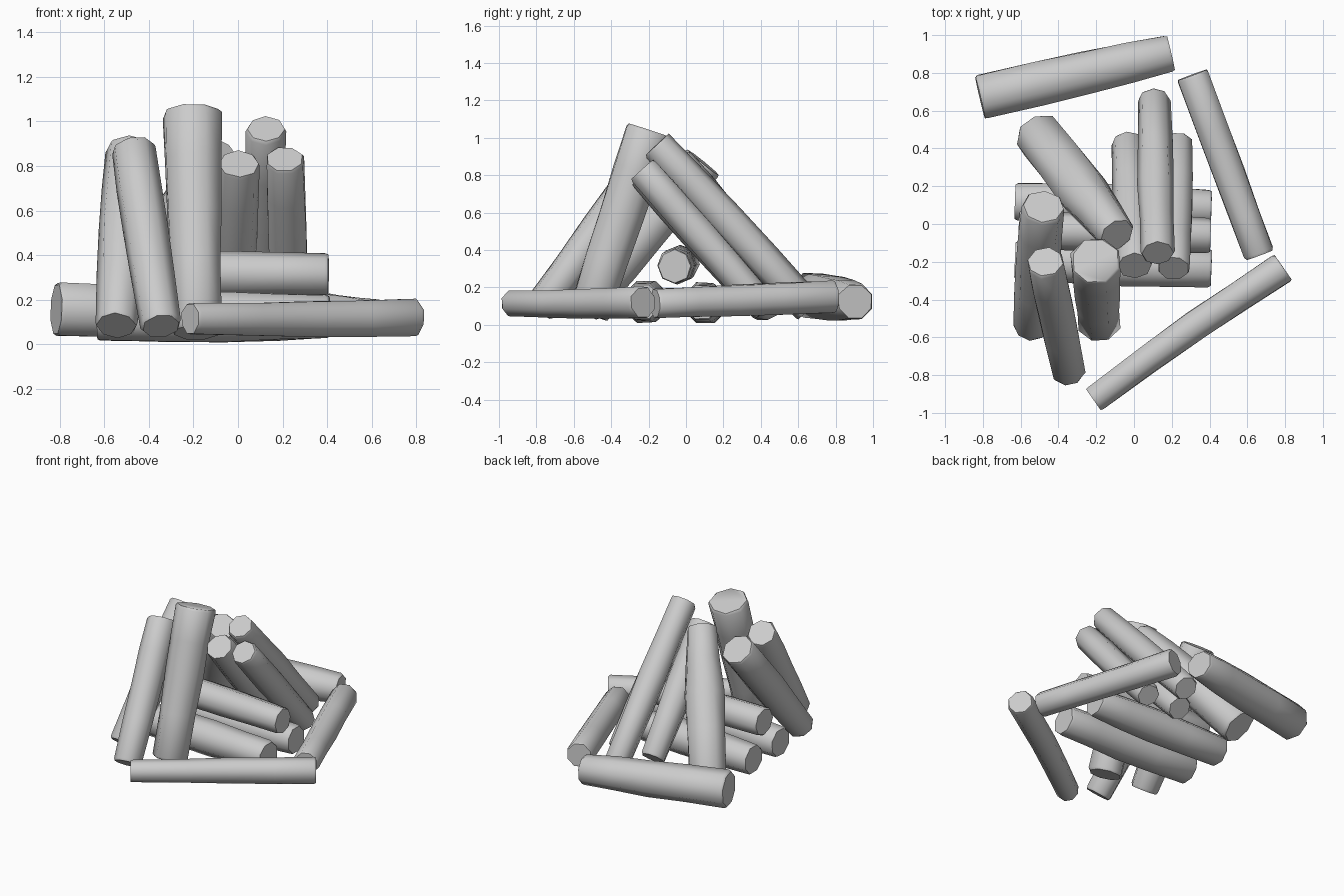
import bpy, bmesh, math, random
from mathutils import Vector

if "Cube" in bpy.data.objects:
    bpy.data.objects.remove(bpy.data.objects["Cube"])

random.seed(4)
SIDES = 8


def log(name, a, b, r0, rm, r1, pointed=False, bend=(0, 0, 0)):
    """Rough eight-sided log from a to b with start, middle and end radii."""
    a, b, bend = Vector(a), Vector(b), Vector(bend)
    axis = (b - a).normalized()
    length = (b - a).length
    # frame whose second direction points as far up as possible
    side = axis.cross(Vector((0, 0, 1))).normalized()
    up = side.cross(axis)
    roll = math.pi / 2 + (0 if pointed else math.pi / SIDES)
    c = 0.015 / length
    rings = [(0, r0 * 0.93), (c, r0), (0.3, (r0 + 2 * rm) / 3), (0.55, rm),
             (0.78, (rm + r1) / 2), (1 - c, r1), (1, r1 * 0.93)]
    bm = bmesh.new()
    loops = []
    for t, r in rings:
        centre = a.lerp(b, t) + bend * math.sin(math.pi * t)
        loop = []
        for i in range(SIDES):
            ang = roll + 2 * math.pi * i / SIDES
            rr = r * random.uniform(0.97, 1.05)
            loop.append(bm.verts.new(centre + side * rr * math.cos(ang) + up * rr * math.sin(ang)))
        loops.append(loop)
    for p, q in zip(loops, loops[1:]):
        for i in range(SIDES):
            j = (i + 1) % SIDES
            bm.faces.new((p[i], p[j], q[j], q[i]))
    bm.faces.new(loops[0][::-1])
    bm.faces.new(loops[-1])
    bmesh.ops.recalc_face_normals(bm, faces=bm.faces)
    me = bpy.data.meshes.new(name)
    bm.to_mesh(me)
    bm.free()
    ob = bpy.data.objects.new(name, me)
    bpy.context.collection.objects.link(ob)
    bpy.ops.object.select_all(action='DESELECT')
    ob.select_set(True)
    bpy.context.view_layer.objects.active = ob
    bpy.ops.object.shade_smooth_by_angle(angle=math.radians(52))


# outer logs lying on the ground
log("outer_log_back", (-0.815, 0.67, 0.155), (0.195, 0.905, 0.125), 0.127, 0.122, 0.102)
log("outer_log_right", (0.31, 0.79, 0.15), (0.665, -0.165, 0.115), 0.092, 0.088, 0.085)
log("outer_log_front", (-0.215, -0.93, 0.115), (0.79, -0.23, 0.12), 0.075, 0.083, 0.088, bend=(-0.01, 0.01, -0.005))

# stacked logs in the middle
log("base_log_front", (-0.63, -0.19, 0.12), (0.41, -0.235, 0.125), 0.105, 0.12, 0.105)
log("base_log_back", (-0.63, 0.12, 0.115), (0.41, 0.085, 0.12), 0.105, 0.115, 0.1)
log("upper_log", (-0.61, -0.03, 0.325), (0.405, -0.06, 0.315), 0.1, 0.1, 0.093, pointed=True)

# logs leaning from the front
log("leaning_log_front_thick", (-0.185, -0.52, 0.055), (-0.205, -0.195, 1.04), 0.115, 0.125, 0.135)
log("leaning_log_front_left", (-0.345, -0.785, 0.08), (-0.47, -0.2, 0.875), 0.09, 0.1, 0.1)
log("leaning_log_left", (-0.545, -0.55, 0.085), (-0.48, 0.09, 0.87), 0.095, 0.115, 0.115, pointed=True)

# logs leaning from the back
log("leaning_log_back_left", (-0.51, 0.475, 0.1), (-0.09, -0.055, 0.87), 0.13, 0.135, 0.1)
log("leaning_log_back_inner", (-0.035, 0.43, 0.085), (0.005, -0.22, 0.81), 0.085, 0.1, 0.095, pointed=True)
log("leaning_log_back_tall", (0.105, 0.66, 0.085), (0.125, -0.155, 0.965), 0.085, 0.095, 0.088, pointed=True)
log("leaning_log_back_right", (0.235, 0.43, 0.085), (0.21, -0.235, 0.83), 0.08, 0.092, 0.088)
